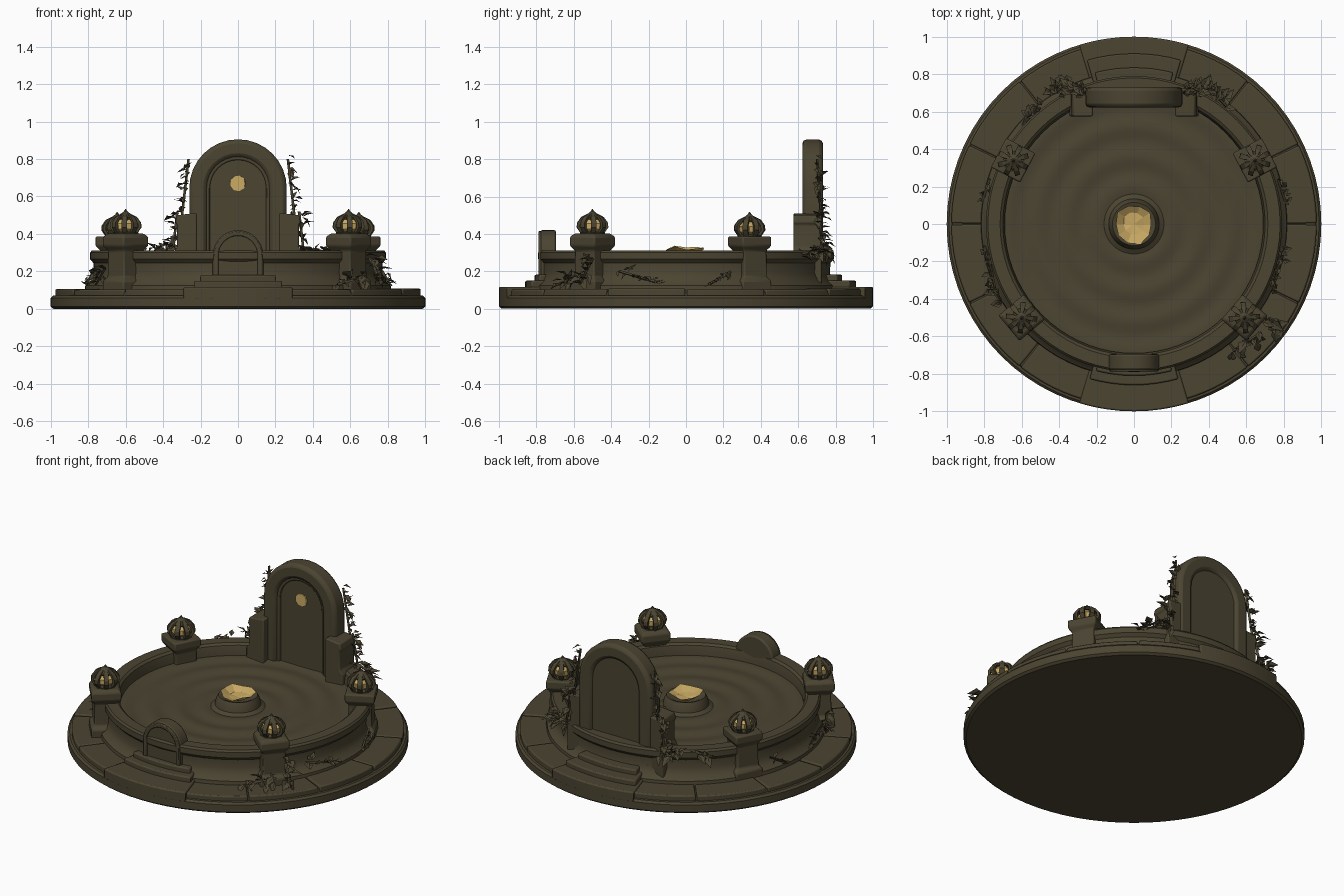
import bpy, bmesh, math, random
from math import sin, cos, pi, radians
from mathutils import Vector, Matrix

if "Cube" in bpy.data.objects:
    bpy.data.objects.remove(bpy.data.objects["Cube"])

random.seed(7)


def mat(name, c):
    m = bpy.data.materials.new(name)
    m.diffuse_color = (*c, 1)
    m.use_nodes = True
    m.node_tree.nodes["Principled BSDF"].inputs["Base Color"].default_value = m.diffuse_color
    return m


STONE = mat("dark olive stone", (0.070, 0.058, 0.031))
GLOW = mat("warm gold", (0.60, 0.41, 0.13))


def make(name, verts, faces, material=STONE, bevel=0.0, smooth=35, fix=True):
    me = bpy.data.meshes.new(name)
    me.from_pydata([tuple(v) for v in verts], [], faces)
    if fix:
        bm = bmesh.new()
        bm.from_mesh(me)
        bmesh.ops.recalc_face_normals(bm, faces=bm.faces)
        bm.to_mesh(me)
        bm.free()
    ob = bpy.data.objects.new(name, me)
    bpy.context.collection.objects.link(ob)
    me.materials.append(material)
    if bevel:
        b = ob.modifiers.new("bevel", 'BEVEL')
        b.width, b.segments, b.limit_method = bevel, 2, 'ANGLE'
    if smooth:
        bpy.ops.object.select_all(action='DESELECT')
        ob.select_set(True)
        bpy.context.view_layer.objects.active = ob
        bpy.ops.object.shade_smooth_by_angle(angle=radians(smooth))
    return ob


def lathe(name, prof, n=64, loc=(0, 0, 0), material=STONE, turn=0.0, closed=False, smooth=35):
    """Spin an (r, z) profile; open profiles get end caps."""
    v, f, k = [], [], len(prof)
    for i in range(n):
        a = 2 * pi * i / n + turn
        v += [(loc[0] + r * cos(a), loc[1] + r * sin(a), loc[2] + z) for r, z in prof]
    for i in range(n):
        a, b = i * k, (i + 1) % n * k
        f += [(a + j, b + j, b + (j + 1) % k, a + (j + 1) % k) for j in range(k if closed else k - 1)]
    if not closed:
        f += [tuple(i * k for i in range(n)), tuple(i * k + k - 1 for i in range(n))]
    return make(name, v, f, material, 0, smooth)


def arc_block(name, r0, r1, z0, z1, mid, half, bevel=0.008, n=8):
    """Curved slab between two radii, mid and half angle in degrees."""
    v, f = [], []
    for i in range(n + 1):
        a = radians(mid - half + 2 * half * i / n)
        v += [(r * cos(a), r * sin(a), z) for r, z in ((r0, z0), (r1, z0), (r1, z1), (r0, z1))]
    for i in range(n):
        a, b = i * 4, i * 4 + 4
        f += [(a + j, b + j, b + (j + 1) % 4, a + (j + 1) % 4) for j in range(4)]
    f += [(0, 1, 2, 3), tuple(n * 4 + j for j in range(4))]
    return make(name, v, f, STONE, bevel)


def arch_line(hw, zc, z0, n=16):
    return [(-hw, z0)] + [(-hw * cos(pi * i / n), zc + hw * sin(pi * i / n)) for i in range(n + 1)] + [(hw, z0)]


def arch_slab(name, line, y0, y1, bevel=0.0):
    k = len(line)
    v = [(x, y, z) for y in (y0, y1) for x, z in line]
    f = [tuple(range(k)), tuple(range(k, 2 * k))]
    f += [(i, (i + 1) % k, k + (i + 1) % k, k + i) for i in range(k)]
    return make(name, v, f, STONE, bevel)


def arch_frame(name, outer, inner, y0, y1, bevel):
    k = len(outer)
    v = [p for (a, b), (c, d) in zip(outer, inner)
         for p in ((a, y0, b), (a, y1, b), (c, y1, d), (c, y0, d))]
    f = [(4 * i + j, 4 * i + 4 + j, 4 * i + 4 + (j + 1) % 4, 4 * i + (j + 1) % 4)
         for i in range(k - 1) for j in range(4)]
    f += [(0, 1, 2, 3), tuple(4 * k - 4 + j for j in range(4))]
    return make(name, v, f, STONE, bevel)


def tower(name, levels, loc, turn, bevel=0.008):
    """Square stack through (half width, z) levels."""
    v, f = [], []
    for h, z in levels:
        for sx, sy in ((-1, -1), (1, -1), (1, 1), (-1, 1)):
            p = Matrix.Rotation(turn, 3, 'Z') @ Vector((sx * h, sy * h, z))
            v.append((p.x + loc[0], p.y + loc[1], p.z))
    n = len(levels)
    for i in range(n - 1):
        f += [(4 * i + j, 4 * i + (j + 1) % 4, 4 * i + 4 + (j + 1) % 4, 4 * i + 4 + j) for j in range(4)]
    f += [(0, 1, 2, 3), tuple(4 * n - 4 + j for j in range(4))]
    return make(name, v, f, STONE, bevel)


# Round base: solid disc, then a ring of paving stones
lathe("base_disc", [(0.985, 0), (1.0, 0.012), (1.0, 0.058), (0.988, 0.07), (0.972, 0.072), (0.968, 0.09)], 72)
for i in range(14):
    arc_block("paving_stone", 0.74, 0.975, 0.06, 0.105 + random.uniform(-0.003, 0.005),
              (i + 0.5) * 360 / 14, 360 / 28 - 0.25)

# Curved steps at front and back
for side, mid, r2, r3 in (("front", -90, 0.86, 0.81), ("back", 90, 0.91, 0.835)):
    arc_block(side + "_lower_step", 0.72, 1.0, 0.05, 0.117, mid, 17)
    arc_block(side + "_middle_step", 0.72, r2, 0.1, 0.15, mid, 16)
    arc_block(side + "_upper_step", 0.72, r3, 0.1, 0.182, mid, 14.5)

# Basin wall with a flared foot and rounded lip
lathe("basin_wall", [(0.69, 0.09), (0.82, 0.09), (0.815, 0.125), (0.785, 0.15), (0.77, 0.19), (0.772, 0.245),
                     (0.79, 0.265), (0.79, 0.3), (0.78, 0.312), (0.715, 0.312), (0.7, 0.3), (0.69, 0.26)],
      72, closed=True)

# Rippled water surface rising to a central mound
water = [(0.71, 0.15), (0.71, 0.238)]
for i in range(28):
    r = 0.70 - i * 0.02
    water.append((r, 0.235 + 0.005 * sin(r * 2 * pi / 0.16)))
water += [(0.135, 0.25), (0.128, 0.285), (0.115, 0.308), (0.1, 0.305), (0.06, 0.28)]
lathe("water_surface", water, 48)

# Golden splash: ragged shallow bowl in the middle
n = 10
v = [(0, 0, 0.292)]
for r, z, dz in ((0.06, 0.30, 0.006), (0.103, 0.325, 0.016)):
    for i in range(n):
        a, q = 2 * pi * i / n, r * random.uniform(0.88, 1.1)
        v.append((q * cos(a), q * sin(a), z + random.uniform(-dz, dz)))
f = [(0, 1 + i, 1 + (i + 1) % n) for i in range(n)]
f += [(1 + i, 1 + n + i, 1 + n + (i + 1) % n, 1 + (i + 1) % n) for i in range(n)]
make("golden_splash", v, f, GLOW, 0, 0, False)

# Tall back arch: moulded frame, panel, inner bead, emblem, side buttresses
arch_frame("arch_frame", arch_line(0.26, 0.645, 0.12), arch_line(0.165, 0.645, 0.12), 0.622, 0.732, 0.022)
arch_slab("arch_panel", arch_line(0.2, 0.645, 0.12), 0.652, 0.715)
arch_frame("arch_panel_bead", arch_line(0.172, 0.645, 0.13), arch_line(0.15, 0.645, 0.13), 0.638, 0.66, 0.006)
v = [(0.042 * cos(2 * pi * i / 9) * random.uniform(0.85, 1.1), y, 0.67 + 0.042 * sin(2 * pi * i / 9))
     for y in (0.645, 0.653) for i in range(9)]
make("arch_emblem", v, [tuple(range(9)), tuple(range(9, 18))] +
     [(i, (i + 1) % 9, 9 + (i + 1) % 9, 9 + i) for i in range(9)], GLOW, 0, 0)
for s in (-1, 1):
    prof = [(0.22, 0.1), (0.345, 0.1), (0.345, 0.3), (0.325, 0.33), (0.325, 0.45), (0.335, 0.46), (0.325, 0.5),
            (0.24, 0.51), (0.22, 0.51)]
    arch_slab("arch_buttress", [(s * x, z) for x, z in prof], 0.575, 0.725, 0.01)

# Low round-topped plaque at the front
arch_slab("front_plaque", arch_line(0.135, 0.285, 0.15), -0.778, -0.695, 0.01)
arch_frame("front_plaque_rim", arch_line(0.13, 0.285, 0.17), arch_line(0.105, 0.285, 0.17), -0.788, -0.77, 0.005)

# Four lantern posts
for px, py, dz in ((-0.645, 0.34, -0.015), (0.645, 0.34, -0.015), (-0.6, -0.5, 0), (0.59, -0.5, 0)):
    turn = math.atan2(py, px)
    tower("lantern_post", [(0.088, 0.09), (0.088, 0.15), (0.07, 0.17), (0.068, 0.31), (0.088, 0.335),
                           (0.088, 0.385), (0.07, 0.402 + dz)], (px, py), turn)
    loc = (px, py, 0.4 + dz)
    lathe("lantern_light", [(0.03, 0.0), (0.054, 0.025), (0.056, 0.055), (0.03, 0.085)], 8, loc, GLOW, 0, False, 0)
    lathe("lantern_cap", [(0.05, 0.078), (0.055, 0.088), (0.03, 0.105), (0.012, 0.118), (0.002, 0.132)], 8, loc,
          STONE, turn, False, 0)
    lathe("lantern_foot", [(0.068, -0.01), (0.068, 0.008), (0.05, 0.015)], 8, loc, STONE, turn, False, 0)
    v, f = [], []
    path = [(0.06, 0.0), (0.084, 0.035), (0.082, 0.06), (0.06, 0.09), (0.025, 0.108)]
    for i in range(8):
        rot = Matrix.Rotation(turn + i * pi / 4, 3, 'Z')
        b = len(v)
        for r, z in path:
            for dr, w in ((0, -0.014), (0, 0.014), (-0.016, 0.014), (-0.016, -0.014)):
                v.append(rot @ Vector((r + dr, w * min(1, r / 0.06), z)) + Vector(loc))
        for j in range(len(path) - 1):
            f += [(b + 4 * j + k, b + 4 * j + (k + 1) % 4, b + 4 * j + 4 + (k + 1) % 4, b + 4 * j + 4 + k)
                  for k in range(4)]
        f += [(b, b + 1, b + 2, b + 3)]
    make("lantern_ribs", v, f, STONE, 0, 0)


# Ivy: folded pointed leaves scattered along short vine paths
def ivy(name, start, end, count, size=0.06, spread=0.02, out=(0, 0, 0)):
    v, f = [], []
    start, end, out = Vector(start), Vector(end), Vector(out)
    for i in range(count):
        p = start.lerp(end, (i + random.random()) / count)
        p += Vector([random.uniform(-spread, spread) for _ in range(3)])
        d = (out + Vector([random.uniform(-0.7, 0.7) for _ in range(3)])).normalized()
        w = d.cross(Vector((random.uniform(-.4, .4), random.uniform(-.4, .4), 1))).normalized()
        up, s, b = w.cross(d), size * random.uniform(0.7, 1.2), len(v)
        v += [p, p + d * s * .4 + w * s * .3 + up * s * .12, p + d * s - up * s * .15,
              p + d * s * .4 - w * s * .3 + up * s * .12, p + d * s * .5]
        f += [(b, b + 1, b + 4), (b + 1, b + 2, b + 4), (b + 2, b + 3, b + 4), (b + 3, b, b + 4)]
    # thin three-sided stem
    b, ax = len(v), (end - start).normalized()
    u = ax.orthogonal().normalized()
    for e in (start, end):
        v += [e + Matrix.Rotation(k * 2 * pi / 3, 3, ax) @ u * 0.008 for k in range(3)]
    f += [(b + k, b + (k + 1) % 3, b + 3 + (k + 1) % 3, b + 3 + k) for k in range(3)]
    make(name, v, f, STONE, 0, 0, False)


for s in (-1, 1):
    ivy("arch_ivy", (s * 0.265, 0.7, 0.8), (s * 0.3, 0.72, 0.5), 20, 0.055, 0.02, (s * 0.7, 0.3, 0))
    ivy("buttress_ivy", (s * 0.325, 0.71, 0.52), (s * 0.35, 0.73, 0.3), 16, 0.065, 0.02, (s * 0.6, 0.4, 0))
    ivy("rim_ivy", (s * 0.33, 0.73, 0.32), (s * 0.44, 0.7, 0.31), 16, 0.075, 0.025, (s * 0.4, 0.3, 0.1))
    ivy("side_ivy", (s * 0.79, -0.12, 0.13), (s * 0.74, -0.36, 0.2), 14, 0.05, 0.015, (s * 0.5, 0, 0))
    ivy("back_side_ivy", (s * 0.81, 0.12, 0.13), (s * 0.77, 0.24, 0.2), 8, 0.045, 0.015, (s * 0.5, 0, 0))
ivy("back_left_ivy", (-0.5, 0.62, 0.31), (-0.57, 0.57, 0.26), 10, 0.07, 0.02, (-0.4, 0.3, 0))
ivy("back_right_ivy", (0.44, 0.68, 0.31), (0.5, 0.62, 0.29), 8, 0.07, 0.02, (0.4, 0.3, 0))
ivy("post_ivy", (0.7, -0.5, 0.27), (0.77, -0.57, 0.13), 16, 0.08, 0.02, (0.6, -0.4, 0))
ivy("post_ivy_low", (0.68, -0.58, 0.17), (0.53, -0.68, 0.13), 14, 0.075, 0.02, (0.2, -0.6, 0))
ivy("left_post_ivy", (-0.71, -0.42, 0.22), (-0.76, -0.34, 0.13), 10, 0.06, 0.02, (-0.6, -0.2, 0))
